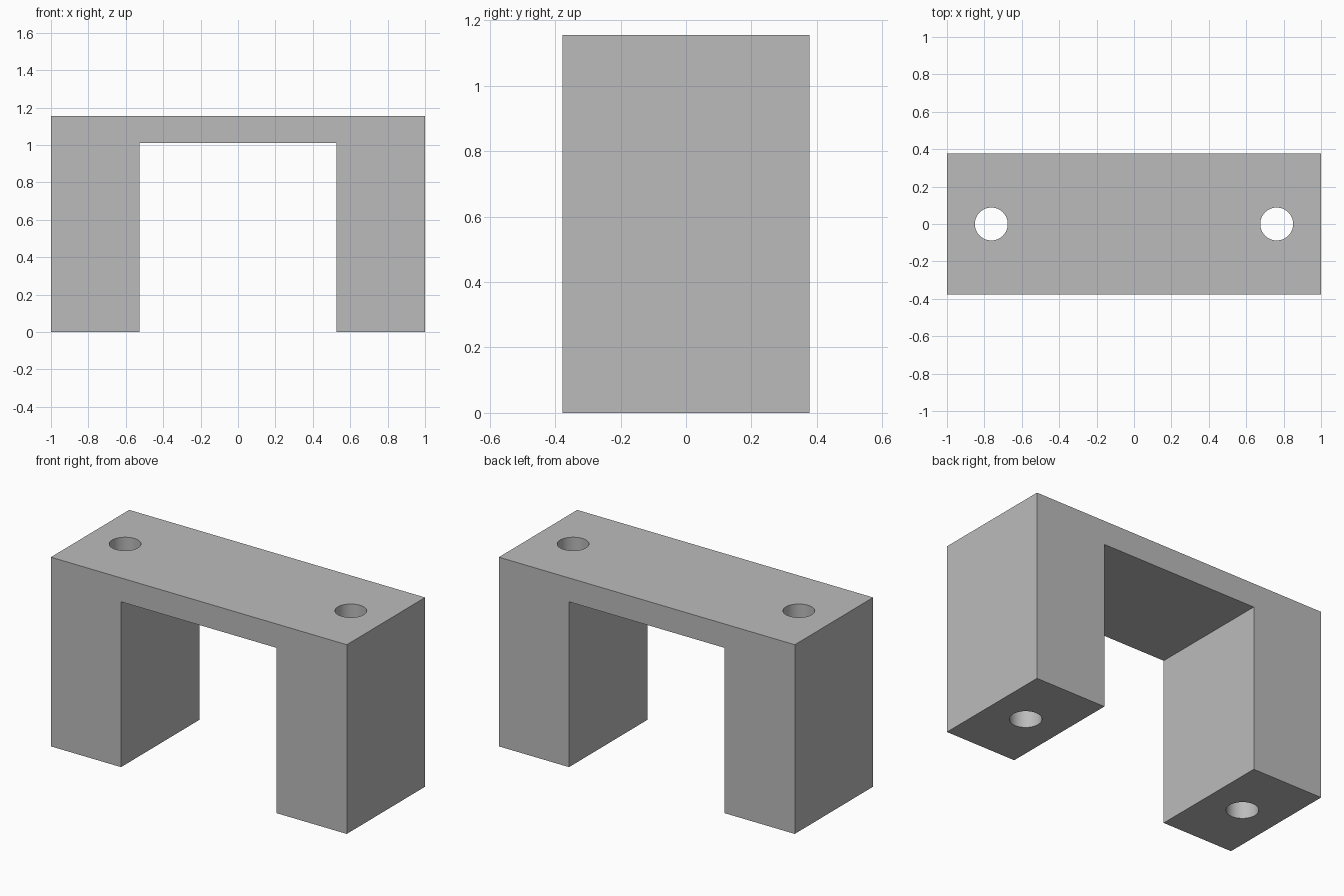
import bpy
import bmesh

cube = bpy.data.objects.get("Cube")
if cube:
    bpy.data.objects.remove(cube, do_unlink=True)

HALF_DEPTH, HEIGHT = 0.378, 1.156
INNER_X, BEAM_BOTTOM = 0.526, 1.01
HOLE_X, HOLE_RADIUS = 0.763, 0.088

grey = bpy.data.materials.new("plain grey")
grey.use_nodes = True
colour = (0.5, 0.5, 0.5, 1)
grey.diffuse_color = colour
grey.node_tree.nodes["Principled BSDF"].inputs["Base Color"].default_value = colour


def add_object(name, bm):
    bmesh.ops.recalc_face_normals(bm, faces=bm.faces)
    mesh = bpy.data.meshes.new(name)
    bm.to_mesh(mesh)
    bm.free()
    mesh.materials.append(grey)
    obj = bpy.data.objects.new(name, mesh)
    bpy.context.collection.objects.link(obj)
    return obj


# Bridge: an arch profile mirrored across x and extruded through its depth
right_half = [(1, HEIGHT), (1, 0), (INNER_X, 0), (INNER_X, BEAM_BOTTOM)]
profile = right_half + [(-x, z) for x, z in reversed(right_half)]
bm = bmesh.new()
face = bm.faces.new([bm.verts.new((x, -HALF_DEPTH, z)) for x, z in profile])
extruded = bmesh.ops.extrude_face_region(bm, geom=[face])
verts = [v for v in extruded["geom"] if isinstance(v, bmesh.types.BMVert)]
bmesh.ops.translate(bm, verts=verts, vec=(0, 2 * HALF_DEPTH, 0))
bridge = add_object("bridge_bracket", bm)

# Bolt holes: a vertical bore through each leg
for side, x in (("left", HOLE_X), ("right", -HOLE_X)):
    bm = bmesh.new()
    bmesh.ops.create_cone(bm, cap_ends=True, segments=64, radius1=HOLE_RADIUS,
                          radius2=HOLE_RADIUS, depth=HEIGHT * 1.2)
    bmesh.ops.translate(bm, verts=bm.verts, vec=(x, 0, HEIGHT / 2))
    cutter = add_object(side + "_hole_cutter", bm)
    cutter.hide_render = True
    cutter.hide_viewport = True
    cut = bridge.modifiers.new(side + "_bolt_hole", "BOOLEAN")
    cut.operation = "DIFFERENCE"
    cut.solver = "EXACT"
    cut.object = cutter

# Apply the cuts, then smooth the bores while keeping flat faces crisp
bpy.ops.object.select_all(action="DESELECT")
bridge.select_set(True)
bpy.context.view_layer.objects.active = bridge
for modifier in list(bridge.modifiers):
    bpy.ops.object.modifier_apply(modifier=modifier.name)
bpy.ops.object.shade_smooth_by_angle(angle=0.5)
